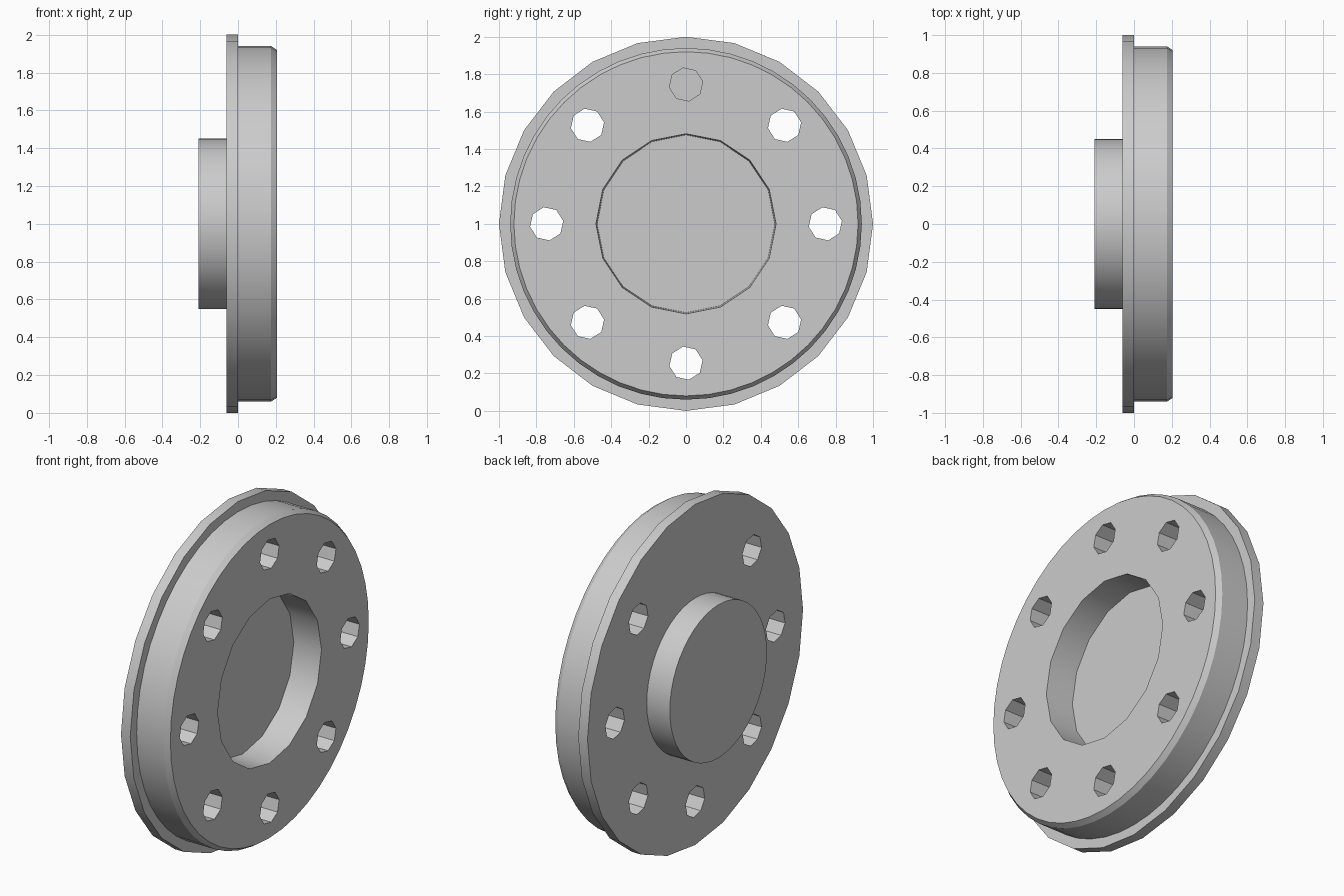
import bpy
import bmesh
from math import pi, sin, cos, radians

default = bpy.data.objects.get("Cube")
if default:
    bpy.data.objects.remove(default, do_unlink=True)

GREY = (0.6, 0.6, 0.6, 1.0)
metal = bpy.data.materials.new("plain grey")
metal.use_nodes = True
metal.diffuse_color = GREY
metal.node_tree.nodes["Principled BSDF"].inputs["Base Color"].default_value = GREY


def turned(name, profile, sides, cy=0.0, cz=1.0, phase=0.0):
    """Closed solid turned about an x-parallel axis from (x, radius) pairs."""
    bm = bmesh.new()
    rings = []
    for x, r in profile:
        angles = [phase + 2 * pi * i / sides for i in range(sides)]
        rings.append([bm.verts.new((x, cy + r * cos(a), cz + r * sin(a))) for a in angles])
    for a, b in zip(rings, rings[1:]):
        for i in range(sides):
            j = (i + 1) % sides
            bm.faces.new((a[i], a[j], b[j], b[i]))
    bm.faces.new(rings[0])
    bm.faces.new(rings[-1])
    bmesh.ops.recalc_face_normals(bm, faces=bm.faces)
    mesh = bpy.data.meshes.new(name)
    bm.to_mesh(mesh)
    bm.free()
    mesh.materials.append(metal)
    obj = bpy.data.objects.new(name, mesh)
    bpy.context.collection.objects.link(obj)
    return obj


def activate(obj):
    bpy.ops.object.select_all(action='DESELECT')
    obj.select_set(True)
    bpy.context.view_layer.objects.active = obj


def cut(obj, cutters):
    activate(obj)
    for c in cutters:
        mod = obj.modifiers.new("cut", 'BOOLEAN')
        mod.operation = 'DIFFERENCE'
        mod.solver = 'EXACT'
        mod.object = c
        bpy.ops.object.modifier_apply(modifier=mod.name)


# Main parts
flange = turned("flange", [(-0.06, 1.0), (0.0, 1.0)], 24)
body = turned("body", [(0.0, 0.94), (0.175, 0.94), (0.205, 0.92)], 48)
boss = turned("rear_boss", [(-0.21, 0.45), (-0.06, 0.45)], 48)

# Bolt holes: the top one stops at the flange
holes = []
for k in range(8):
    a = pi / 2 + k * pi / 4
    holes.append(turned("hole_cutter", [(-0.3, 0.09), (0.3, 0.09)], 8,
                        0.745 * cos(a), 1 + 0.745 * sin(a), radians(10)))
recess = turned("recess_cutter", [(0.03, 0.475), (0.3, 0.485)], 16, phase=pi / 2)

cut(body, holes + [recess])
cut(flange, holes[1:])
for c in holes + [recess]:
    bpy.data.objects.remove(c, do_unlink=True)

for part in (flange, body, boss):
    activate(part)
    bpy.ops.object.shade_smooth_by_angle(angle=radians(30))
